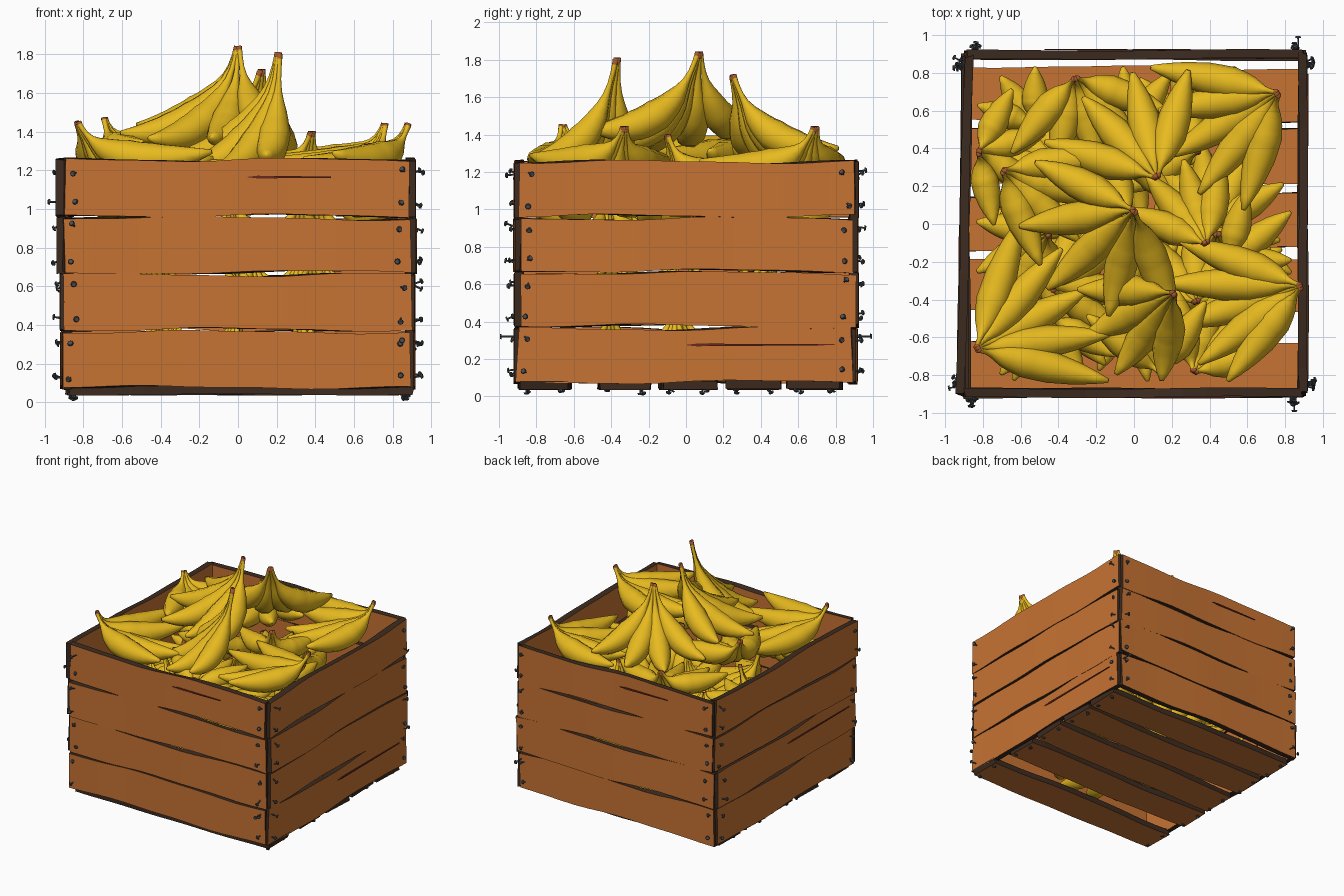
import bpy, bmesh, math, random
from mathutils import Vector, Matrix

if "Cube" in bpy.data.objects:
    bpy.data.objects.remove(bpy.data.objects["Cube"])

random.seed(7)

def material(name, rgb):
    m = bpy.data.materials.new(name)
    m.diffuse_color = (*rgb, 1)
    m.use_nodes = True
    m.node_tree.nodes["Principled BSDF"].inputs["Base Color"].default_value = m.diffuse_color
    return m

WOOD = material("orange wood", (0.57, 0.172, 0.033))
DARK = material("dark wood edge", (0.045, 0.024, 0.014))
NAIL = material("iron grey", (0.065, 0.078, 0.092))
CRACK = material("red brown crack", (0.14, 0.022, 0.012))
YELLOW = material("banana yellow", (0.80, 0.49, 0.014))
STEM = material("stem brown", (0.36, 0.10, 0.025))

def finish(bm, name, mats, smooth=False):
    bmesh.ops.recalc_face_normals(bm, faces=bm.faces)
    me = bpy.data.meshes.new(name)
    bm.to_mesh(me)
    bm.free()
    for m in mats:
        me.materials.append(m)
    for p in me.polygons:
        p.use_smooth = smooth
    ob = bpy.data.objects.new(name, me)
    bpy.context.collection.objects.link(ob)
    return ob

# Rough plank: local x = length, y = thickness (-y outside), z = height
def plank(name, length, height, mat, thick=0.046, n=14):
    bm = bmesh.new()
    corners = [(-1, -1), (1, -1), (1, 1), (-1, 1)]
    base = [random.uniform(0, 6.28) for _ in range(2)]
    ph = [base[0], base[0] + random.uniform(-1, 1), base[1], base[1] + random.uniform(-1, 1)]
    fr = random.uniform(3.0, 4.5)
    rings = []
    for i in range(n + 1):
        u = i / n * 2 - 1
        ring = []
        for k, (sy, sz) in enumerate(corners):
            w = 0.009 * math.sin(u * fr + ph[k]) + 0.003 * math.sin(u * 9 + ph[k] * 2)
            x = u * length / 2 + (random.uniform(-.012, .012) if i in (0, n) else 0)
            y = sy * thick / 2 + 0.004 * math.sin(u * 4 + base[1])
            ring.append(bm.verts.new(mat @ Vector((x, y, sz * height / 2 + w))))
        rings.append(ring)
    for a, b in zip(rings, rings[1:]):
        for k in range(4):
            f = bm.faces.new((a[k], a[(k + 1) % 4], b[(k + 1) % 4], b[k]))
            f.material_index = 0 if k in (1, 3) else 1
    for r in (rings[0], rings[-1]):
        bm.faces.new(r).material_index = 1
    return finish(bm, name, [WOOD, DARK])

# Nail: shaft and head standing out along local -y
nails = bmesh.new()
def nail(mat, pos, out, tilt=0.5):
    m = mat @ Matrix.Translation(pos) @ Matrix.Rotation(random.uniform(-tilt, tilt), 4, 'X') \
        @ Matrix.Rotation(random.uniform(-tilt, tilt), 4, 'Z') @ Matrix.Rotation(math.pi / 2, 4, 'X')
    bmesh.ops.create_cone(nails, cap_ends=True, segments=6, radius1=.005, radius2=.005, depth=out + .03,
                          matrix=m @ Matrix.Translation((0, 0, (out - .03) / 2)))
    bmesh.ops.create_cone(nails, cap_ends=True, segments=8, radius1=.016, radius2=.012, depth=.009,
                          matrix=m @ Matrix.Translation((0, 0, out)))

# Thin split line on the outside of a plank
def crack(mat, x0, x1, z):
    bm = bmesh.new()
    pts = [(x0, z), (x0 + .06, z - .007), (x1, z - .003), (x1, z + .003), (x0 + .06, z + .007)]
    front = [bm.verts.new(mat @ Vector((x, -.030, zz))) for x, zz in pts]
    f = bm.faces.new(front)
    bmesh.ops.extrude_face_region(bm, geom=[f])
    for v in front:
        v.co = v.co + mat.to_3x3() @ Vector((0, .006, 0))
    return finish(bm, "plank_crack", [CRACK])

# Crate walls: four rows of planks on each side
ROWS = [(0.22, 0.286), (0.518, 0.284), (0.812, 0.28), (1.110, 0.29)]
SIDES = {"front": 0, "right": 90, "back": 180, "left": 270}
for side, ang in SIDES.items():
    for r, (z, h) in enumerate(ROWS):
        yaw = -.025 if side == "left" and r > 1 else random.uniform(-.006, .006)
        m = Matrix.Rotation(math.radians(ang), 4, 'Z') \
            @ Matrix.Translation((random.uniform(-.012, .012), -.895 + random.uniform(-.005, .005), z)) \
            @ Matrix.Rotation(yaw, 4, 'Z') @ Matrix.Rotation(random.uniform(-.004, .004), 4, 'Y')
        plank(side + "_plank", 1.79, h, m)
        for sx in (-1, 1):
            for sz in (-1, 1):
                nail(m, (sx * random.uniform(.83, .86), -.022, sz * random.uniform(.075, .1)),
                     random.uniform(.012, .05))
        if (side, r) in (("front", 3), ("back", 3)):
            crack(m, .04, .48, .055)
        if (side, r) in (("right", 0), ("left", 1)):
            crack(m, .0, .8, .055)
for y, s in ((-.98, 0), (.98, 180)):  # loose nails
    nail(Matrix.Rotation(math.radians(s), 4, 'Z'), (-.87 if s else .85, -.92, .32), .07, 0.05)

# Crate floor: five planks along x
for y, w in ((-.755, .27), (-.33, .27), (.01, .30), (.36, .28), (.69, .28)):
    m = Matrix.Translation((random.uniform(-.015, .015), y, .062)) @ Matrix.Rotation(math.pi / 2, 4, 'X') \
        @ Matrix.Rotation(random.uniform(-.015, .015), 4, 'Y')
    plank("floor_plank", 1.78, w, m)
    for sx in (-1, 1):
        for sz in (-1, 1):
            nail(m, (sx * .86, -.022, sz * .09), random.uniform(.008, .03))
finish(nails, "nails", [NAIL])

# Bananas: radius along the length, stem first
PROFILE = [(0, .016), (.05, .013), (.12, .013), (.2, .022), (.33, .060), (.5, .088), (.68, .086),
           (.84, .062), (.94, .033), (1, .012)]
def radius(t):
    for (a, ra), (b, rb) in zip(PROFILE, PROFILE[1:]):
        if t <= b:
            return ra + (rb - ra) * (t - a) / (b - a)
    return PROFILE[-1][1]

STEPS = [0, .022] + [.06 + .94 * i / 15 for i in range(16)]
def banana(bm, tip, az, length, endz, scale, sides=10):
    out = Vector((math.cos(az), math.sin(az), 0))
    end = tip + out * length
    end = Vector((max(-.83, min(.83, end.x)), max(-.83, min(.83, end.y)), endz))
    flat = Vector((end.x - tip.x, end.y - tip.y, 0))
    side = Vector((-flat.y, flat.x, 0)).normalized()
    tall = tip.z > 1.6
    ctrl = Vector((tip.x, tip.y, endz - (.05 if tall else .12))) + flat * (.25 if tall else .2)
    rings = []
    for t in STEPS:
        p = tip * (1 - t) ** 2 + ctrl * 2 * t * (1 - t) + end * t * t
        tan = ((ctrl - tip) * (1 - t) + (end - ctrl) * t).normalized()
        up = tan.cross(side)
        r = radius(t) * (scale if t > .2 else 1)
        rings.append([bm.verts.new(p + (side * math.cos(a) + up * math.sin(a)) * r)
                      for a in (2 * math.pi * k / sides for k in range(sides))])
    for i, (a, b) in enumerate(zip(rings, rings[1:])):
        for k in range(sides):
            f = bm.faces.new((a[k], a[(k + 1) % sides], b[(k + 1) % sides], b[k]))
            f.material_index = 1 if i == 0 else 0
    bm.faces.new(rings[0]).material_index = 1
    bm.faces.new(rings[-1])

def bunch(x, y, z, az, spread, length, endz, count):
    bm = bmesh.new()
    for i in range(count):
        t = i / (count - 1) * 2 - 1
        a = math.radians(az + t * spread)
        off = Vector((-math.sin(math.radians(az)), math.cos(math.radians(az)), 0)) * t * .008
        banana(bm, Vector((x, y, z - (i % 2) * .01)) + off, a, length * random.uniform(.93, 1.05),
               endz - .07 * (1 - abs(t)) + random.uniform(-.02, .02), min(1, .55 + length * .75))
    finish(bm, "banana_bunch", [YELLOW, STEM], True)

# Visible top bunches: stem x, y, z, heading, spread, length, end height, count
for b in [(0, .07, 1.84, 222, 68, .59, 1.42, 5), (.21, -.37, 1.81, 220, 42, .54, 1.29, 4),
          (.12, .25, 1.72, 118, 44, .60, 1.31, 4), (.38, -.10, 1.40, 118, 38, .46, 1.24, 4),
          (.88, -.33, 1.44, 198, 38, .72, 1.28, 5), (.76, .69, 1.44, 210, 43, .66, 1.28, 5),
          (-.83, -.66, 1.45, 28, 43, .70, 1.28, 5), (-.69, .28, 1.47, -30, 38, .55, 1.35, 4),
          (-.31, .77, 1.30, -75, 55, .50, 1.22, 5), (.14, -.78, 1.20, 100, 42, .46, 1.25, 4),
          (.32, -.78, 1.15, 60, 42, .45, 1.15, 4), (-.82, .38, 1.20, -8, 70, .38, 1.10, 4),
          (-.53, .53, 1.10, 125, 35, .32, 1.08, 3), (.50, -.20, 1.10, 20, 55, .40, 1.08, 4),
          (-.45, -.50, 1.10, -80, 50, .38, 1.05, 4)]:
    bunch(*b)

# Hidden filling bunches below
for endz in (.24, .55, .86):
    for i in (-1, 0, 1):
        for j in (-1, 0, 1):
            bunch(i * .38 + random.uniform(-.08, .08), j * .38 + random.uniform(-.08, .08), endz + .22,
                  random.uniform(0, 360), 50, .45, endz, 4)
